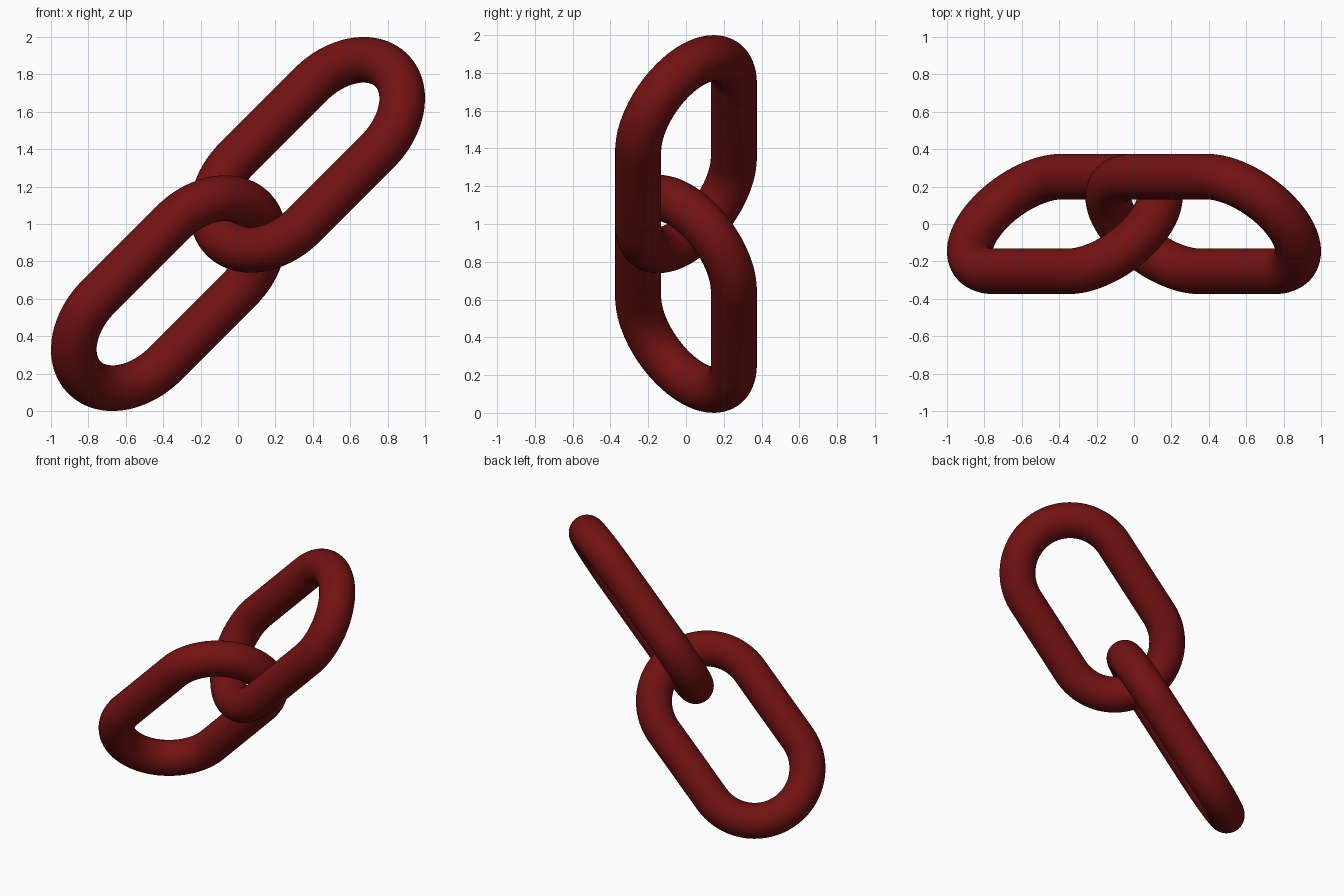
import bpy
from math import pi, sqrt
from mathutils import Matrix, Vector

cube = bpy.data.objects.get("Cube")
if cube:
    bpy.data.objects.remove(cube)

BEND = 0.358      # centre-line radius of the rounded ends
TUBE = 0.122      # bar thickness radius
HALF_BAR = 0.28   # half length of the straight bars
OFFSET = 0.523    # link centre distance from the middle of the chain
SEGMENTS = 96

red = bpy.data.materials.new("dark red")
red.use_nodes = True
colour = (0.17, 0.006, 0.006, 1)
red.diffuse_color = colour
red.node_tree.nodes["Principled BSDF"].inputs["Base Color"].default_value = colour

along = Vector((1, 0, 1)).normalized()
across = Vector((-1, 0, 1)).normalized()
depth = Vector((0, 1, 0))


def make_link(name, side):
    """Torus split in half and stretched into an oval link, then laid along the chain."""
    bpy.ops.mesh.primitive_torus_add(major_radius=BEND, minor_radius=TUBE,
                                     major_segments=SEGMENTS, minor_segments=40)
    link = bpy.context.object
    link.name = name
    # Half a segment of turn keeps both straight bars parallel
    link.data.transform(Matrix.Rotation(pi / SEGMENTS, 4, 'Z'))
    for v in link.data.vertices:
        v.co.x += HALF_BAR if v.co.x > 0 else -HALF_BAR
    # Each link is turned a quarter turn from its neighbour
    wide = (depth + side * across) / sqrt(2)
    frame = Matrix((along, wide, along.cross(wide))).transposed().to_4x4()
    centre = Vector((0, 0, 1)) + along * OFFSET * side
    link.data.transform(Matrix.Translation(centre) @ frame)
    link.data.materials.append(red)
    bpy.ops.object.shade_smooth()
    return link


make_link("lower_link", -1)
make_link("upper_link", 1)
